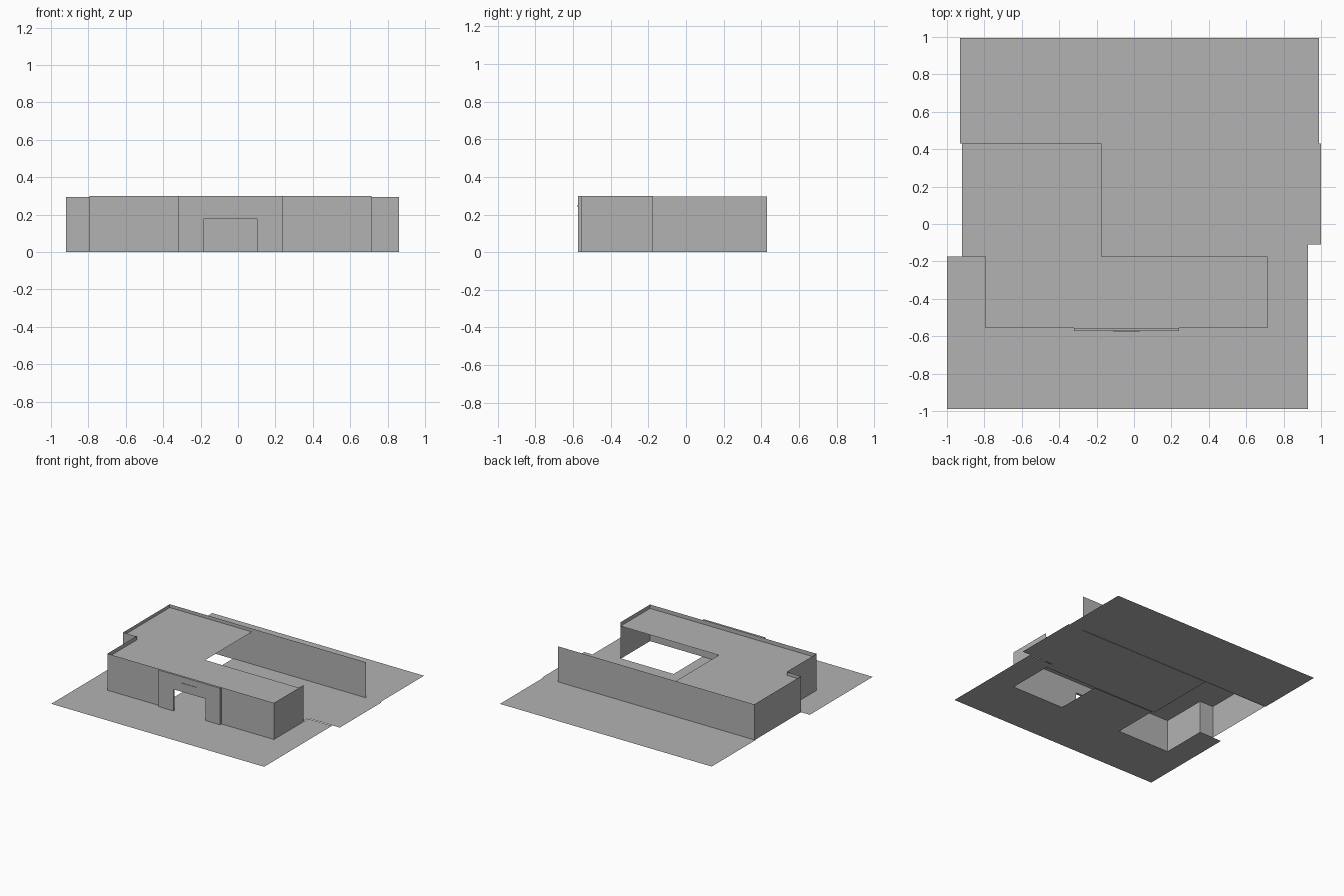
import bpy, bmesh
from mathutils import Vector

cube = bpy.data.objects.get("Cube")
if cube:
    bpy.data.objects.remove(cube, do_unlink=True)

grey = bpy.data.materials.new("plain_grey")
grey.use_nodes = True
colour = (0.45, 0.45, 0.45, 1)
grey.diffuse_color = colour
grey.node_tree.nodes["Principled BSDF"].inputs["Base Color"].default_value = colour


def finish(name, bm):
    mesh = bpy.data.meshes.new(name)
    bm.to_mesh(mesh)
    bm.free()
    mesh.materials.append(grey)
    obj = bpy.data.objects.new(name, mesh)
    bpy.context.collection.objects.link(obj)
    return obj


def sheets(name, z, rects):
    """Flat rectangles (x0, x1, y0, y1) facing up at height z."""
    bm = bmesh.new()
    for x0, x1, y0, y1 in rects:
        corners = ((x0, y0), (x1, y0), (x1, y1), (x0, y1))
        bm.faces.new([bm.verts.new((x, y, z)) for x, y in corners])
    bmesh.ops.remove_doubles(bm, verts=bm.verts, dist=1e-4)
    return finish(name, bm)


def wall(name, top, path):
    """Thin upright wall following a ground path, outside on its right."""
    bm = bmesh.new()
    low = [bm.verts.new((x, y, 0)) for x, y in path]
    high = [bm.verts.new((x, y, top)) for x, y in path]
    for i in range(len(path) - 1):
        bm.faces.new((low[i], low[i + 1], high[i + 1], high[i]))
    return finish(name, bm)


def plate(name, profile, y, depth):
    """Upright plate from an (x, z) profile, pushed back by depth."""
    bm = bmesh.new()
    face = bm.faces.new([bm.verts.new((x, y, z)) for x, z in profile])
    moved = bmesh.ops.extrude_face_region(bm, geom=[face], use_keep_orig=True)["geom"]
    verts = [v for v in moved if isinstance(v, bmesh.types.BMVert)]
    bmesh.ops.translate(bm, verts=verts, vec=Vector((0, depth, 0)))
    bmesh.ops.recalc_face_normals(bm, faces=bm.faces)
    return finish(name, bm)


# Shared plan lines
WEST, WING_WEST, EAST = -0.92, -0.795, 0.715
FRONT, MIDDLE, BACK = -0.555, -0.175, 0.43
PORTAL_W, PORTAL_E = -0.32, 0.24
FLOOR_W, STEP = -0.345, -0.11
TOP, ROOF = 0.3, 0.268

# Ground in front and beside the front wing, with the entrance floor
sheets("front_ground", 0, [
    (-1, 0.93, -0.99, FRONT),
    (-1, WING_WEST, FRONT, MIDDLE),
    (EAST, 0.93, FRONT, STEP),
    (PORTAL_W, PORTAL_E, FRONT, MIDDLE),
])

# Courtyard and rear ground; the rooms themselves have no floor
sheets("courtyard_ground", 0.004, [
    (FLOOR_W, EAST, MIDDLE, BACK),
    (EAST, 1, STEP, BACK),
])
sheets("rear_ground", 0.004, [(-0.93, 0.99, BACK, 0.995)])

# Walls, open towards the courtyard
wall("front_wall_west", TOP, [(WING_WEST, MIDDLE), (WING_WEST, FRONT), (PORTAL_W, FRONT)])
wall("front_wall_east", TOP, [(PORTAL_E, FRONT), (EAST, FRONT), (EAST, MIDDLE)])
wall("rear_and_west_wall", 0.295, [
    (0.86, BACK), (WEST, BACK), (WEST, MIDDLE), (WING_WEST, MIDDLE)])

# Flat roofs set below the wall tops
sheets("front_roof", ROOF, [(WING_WEST, EAST, FRONT, MIDDLE)])
sheets("west_roof", ROOF, [(WEST, -0.175, MIDDLE, BACK)])

# Projecting entrance surround with a doorway
DOOR_W, DOOR_E, DOOR_TOP = -0.185, 0.105, 0.178
plate("entrance_surround", [
    (PORTAL_W, 0), (DOOR_W, 0), (DOOR_W, DOOR_TOP), (DOOR_E, DOOR_TOP),
    (DOOR_E, 0), (PORTAL_E, 0), (PORTAL_E, TOP), (PORTAL_W, TOP)], -0.573, 0.018)

# Small blank sign strip above the doorway
plate("sign_strip", [(-0.11, 0.24), (0.03, 0.24), (0.03, 0.25), (-0.11, 0.25)], -0.577, 0.004)
